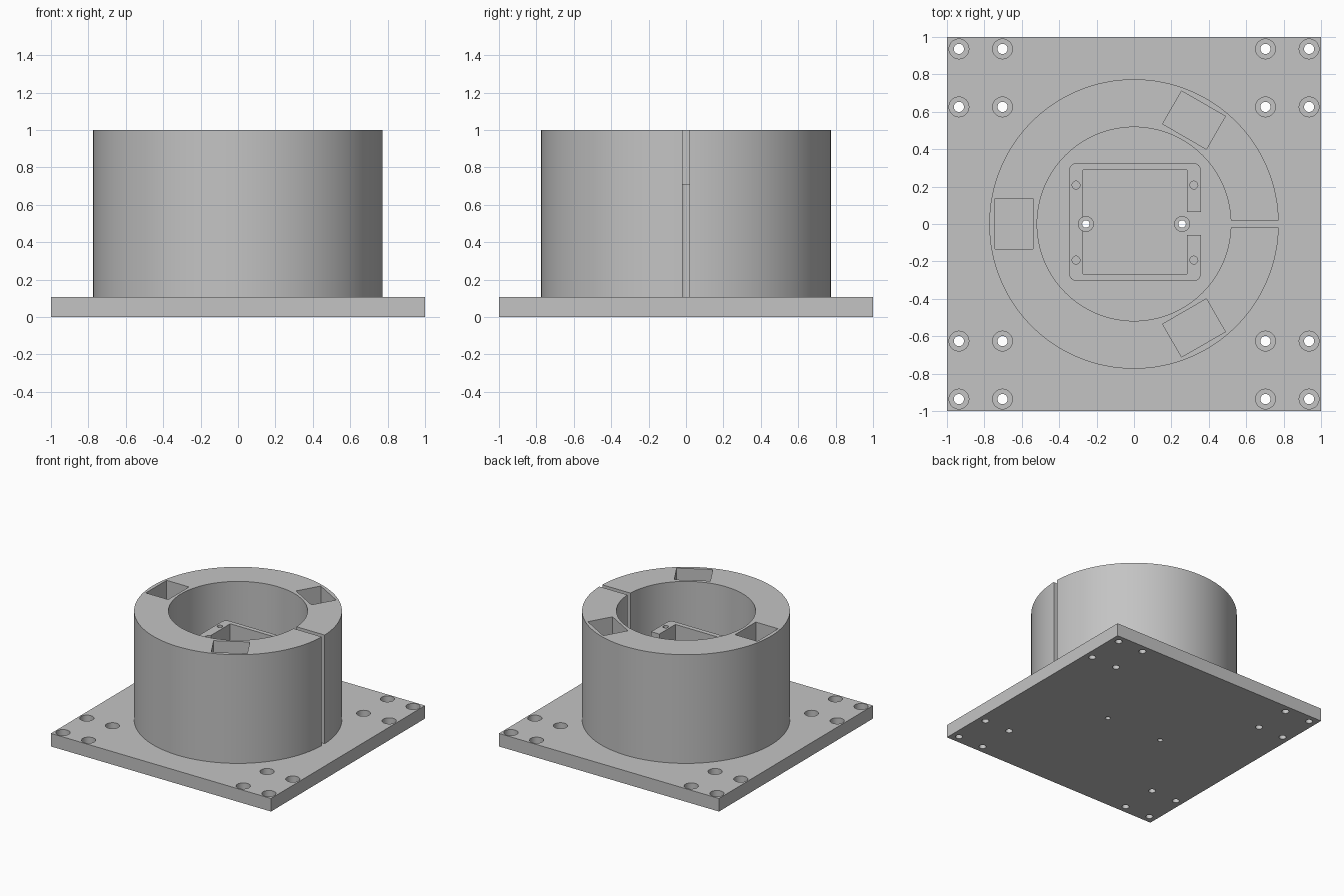
import bpy, bmesh
from math import radians
from mathutils import Matrix, Vector

if "Cube" in bpy.data.objects:
    bpy.data.objects.remove(bpy.data.objects["Cube"], do_unlink=True)

grey = bpy.data.materials.new("light_grey")
grey.use_nodes = True
COLOUR = (0.55, 0.55, 0.55, 1)
grey.diffuse_color = COLOUR
grey.node_tree.nodes["Principled BSDF"].inputs["Base Color"].default_value = COLOUR

PLATE_TOP, TOWER_TOP, FRAME_TOP = 0.107, 1.0, 0.71


def add_box(bm, x, y, z, turn=0):
    """Box from (min, max) ranges, turned about the z axis."""
    lo, hi = Vector((x[0], y[0], z[0])), Vector((x[1], y[1], z[1]))
    m = (Matrix.Rotation(radians(turn), 4, "Z") @ Matrix.Translation((lo + hi) / 2)
         @ Matrix.Diagonal((hi - lo).to_4d()))
    m = m if len(m) == 4 else m.to_4x4()
    return bmesh.ops.create_cube(bm, size=1, matrix=m)["verts"]


def add_cylinder(bm, x, y, r, z, sides=32):
    m = Matrix.Translation((x, y, (z[0] + z[1]) / 2))
    bmesh.ops.create_cone(bm, cap_ends=True, segments=sides, radius1=r, radius2=r,
                          depth=z[1] - z[0], matrix=m)


def make(name, bm):
    mesh = bpy.data.meshes.new(name)
    bm.to_mesh(mesh)
    bm.free()
    mesh.materials.append(grey)
    ob = bpy.data.objects.new(name, mesh)
    bpy.context.collection.objects.link(ob)
    return ob


def cut(ob, bm):
    """Subtract the cutter shapes, then shade with sharp edges kept."""
    cutter = make(ob.name + "_cutter", bm)
    cutter.hide_render = True
    mod = ob.modifiers.new("cut", "BOOLEAN")
    mod.operation, mod.solver, mod.object = "DIFFERENCE", "EXACT", cutter
    mod.use_self = True
    bpy.ops.object.select_all(action="DESELECT")
    bpy.context.view_layer.objects.active = ob
    ob.select_set(True)
    bpy.ops.object.modifier_apply(modifier=mod.name)
    bpy.data.objects.remove(cutter, do_unlink=True)
    bpy.ops.object.shade_smooth_by_angle(angle=radians(30))


# Base plate with counterbored screw holes
bm = bmesh.new()
add_box(bm, (-1, 1), (-1, 1), (0, PLATE_TOP))
base_plate = make("base_plate", bm)
bm = bmesh.new()
for x in (-0.936, -0.703, 0.703, 0.936):
    for y in (-0.936, -0.626, 0.626, 0.936):
        add_cylinder(bm, x, y, 0.027, (-0.1, 0.2))
        add_cylinder(bm, x, y, 0.053, (0.05, 0.2))
for x in (-0.257, 0.257):
    add_cylinder(bm, x, 0, 0.02, (-0.1, 0.2))
    add_cylinder(bm, x, 0, 0.04, (0.05, 0.2))
cut(base_plate, bm)

# Round tower: bore, side slot and three rectangular pockets
bm = bmesh.new()
add_cylinder(bm, 0, 0, 0.774, (PLATE_TOP, TOWER_TOP), 128)
tower = make("tower", bm)
bm = bmesh.new()
add_cylinder(bm, 0, 0, 0.518, (0, 1.2), 128)
add_box(bm, (0.3, 0.9), (-0.018, 0.02), (0, 1.2))
for turn in (60, 180, 300):
    add_box(bm, (0.54, 0.743), (-0.135, 0.135), (0.5, 1.2), turn)
cut(tower, bm)

# Inner frame with rounded corners, open on one side
bm = bmesh.new()
add_box(bm, (-0.347, 0.358), (-0.305, 0.326), (PLATE_TOP, FRAME_TOP))
upright = [e for e in bm.edges if abs(e.verts[0].co.z - e.verts[1].co.z) > 0.1]
bmesh.ops.bevel(bm, geom=upright, offset=0.04, segments=8, profile=0.5, affect="EDGES")
inner_frame = make("inner_frame", bm)
bm = bmesh.new()
add_box(bm, (-0.273, 0.284), (-0.267, 0.289), (0, 0.9))
add_box(bm, (0.2, 0.5), (-0.059, 0.064), (0, 0.9))
add_cylinder(bm, -0.257, 0, 0.04, (0, 0.9))
for x in (-0.31, 0.32):
    for y in (-0.193, 0.208):
        add_cylinder(bm, x, y, 0.021, (0.4, 0.9))
cut(inner_frame, bm)
